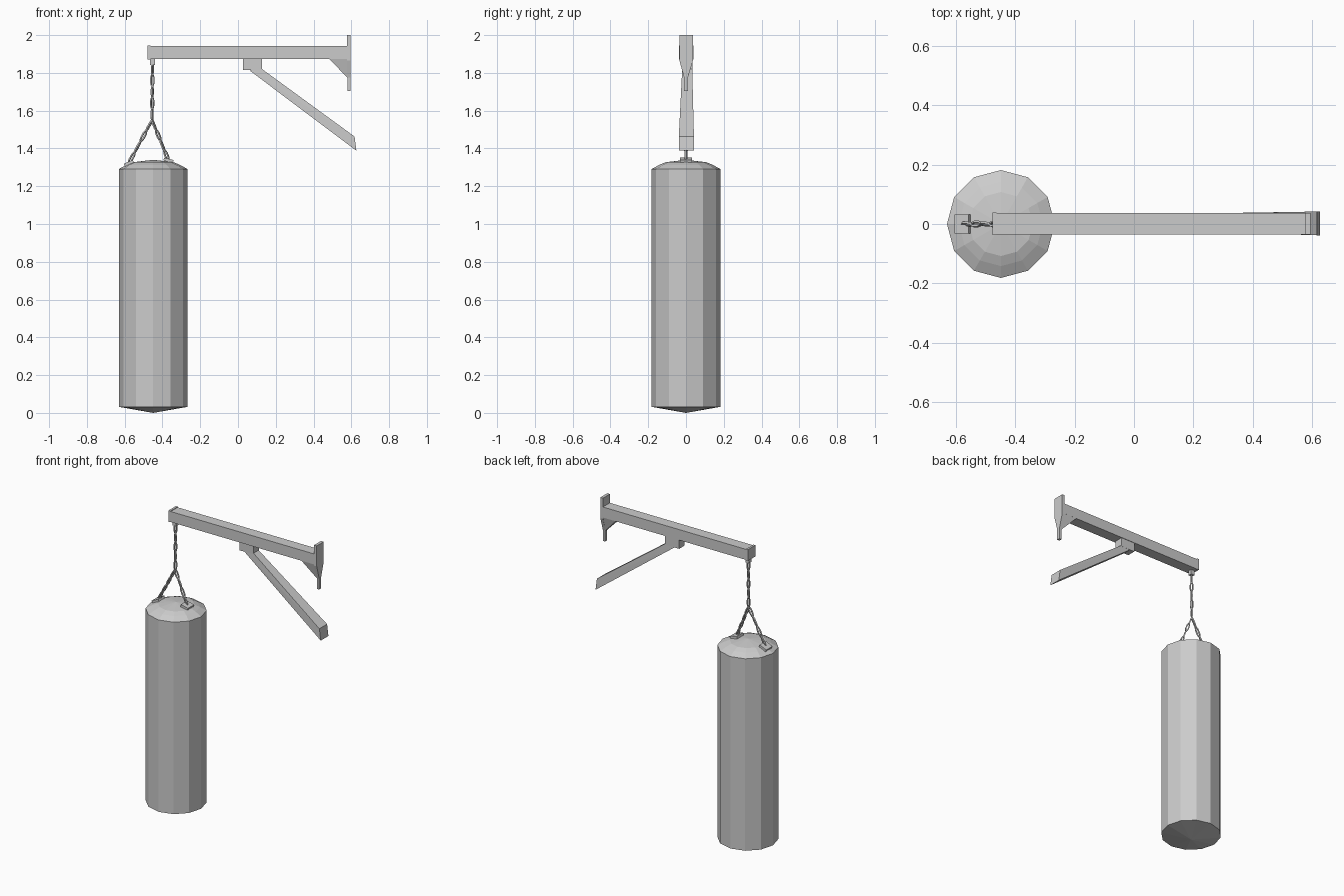
import bpy, bmesh, math
from mathutils import Vector, Matrix

if "Cube" in bpy.data.objects:
    bpy.data.objects.remove(bpy.data.objects["Cube"])

BAG_X = -0.449


def finish(name, bm):
    bmesh.ops.recalc_face_normals(bm, faces=bm.faces)
    me = bpy.data.meshes.new(name)
    bm.to_mesh(me)
    bm.free()
    ob = bpy.data.objects.new(name, me)
    bpy.context.collection.objects.link(ob)
    return ob


def hull(name, pts):
    """Convex solid around a few corner points."""
    bm = bmesh.new()
    for p in pts:
        bm.verts.new(p)
    bmesh.ops.convex_hull(bm, input=bm.verts[:])
    bmesh.ops.dissolve_limit(bm, angle_limit=0.01, verts=bm.verts[:], edges=bm.edges[:])
    return finish(name, bm)


def box(name, x0, x1, y0, y1, z0, z1):
    return hull(name, [(x, y, z) for x in (x0, x1) for y in (y0, y1) for z in (z0, z1)])


def lathe(name, profile, cx, sides):
    """Revolve (radius, z) points; both ends close on the axis."""
    bm = bmesh.new()
    rings = []
    for r, z in profile:
        n = 1 if r == 0 else sides
        rings.append([bm.verts.new((cx + r * math.cos(i * math.tau / sides),
                                    r * math.sin(i * math.tau / sides), z)) for i in range(n)])
    for a, b in zip(rings, rings[1:]):
        for i in range(sides):
            j = (i + 1) % sides
            quad = [a[i % len(a)], a[j % len(a)], b[j % len(b)], b[i % len(b)]]
            bm.faces.new(list(dict.fromkeys(quad)))
    return finish(name, bm)


def chain(name, start, end, count, width=0.027, wire=0.0055):
    """Alternating low-poly oval links from start to end."""
    start, end = Vector(start), Vector(end)
    axis = (end - start).normalized()
    side = Vector((0, 1, 0))
    step = (end - start).length / count
    half_len, half_w = step / 2 + wire * 0.7, width / 2 - wire
    bm = bmesh.new()
    for k in range(count):
        centre = start + axis * step * (k + 0.5)
        turn = Matrix.Rotation(math.radians(25 + 90 * k), 3, axis)
        u = turn @ side
        n = axis.cross(u)
        rings = []
        for i in range(8):
            a = (i + 0.5) * math.tau / 8
            out = u * math.cos(a) + axis * math.sin(a)
            p = centre + u * half_w * math.cos(a) + axis * half_len * math.sin(a)
            rings.append([bm.verts.new(p + out * wire * math.cos(t) + n * wire * math.sin(t))
                          for t in (math.pi / 4 + q * math.pi / 2 for q in range(4))])
        for i in range(8):
            a, b = rings[i], rings[(i + 1) % 8]
            for q in range(4):
                bm.faces.new((a[q], a[(q + 1) % 4], b[(q + 1) % 4], b[q]))
    return finish(name, bm)


# Punching bag with a shallow dome and a conical base
lathe("bag", [(0, 0), (0.182, 0.032), (0.182, 1.291), (0.142, 1.313),
              (0.108, 1.327), (0, 1.34)], BAG_X, 12)

# Horizontal beam and its end cap
box("beam", -0.472, 0.585, -0.035, 0.037, 1.873, 1.942)
box("beam_end_cap", -0.478, -0.464, -0.037, 0.039, 1.872, 1.946)

# Wall plate: wide upper part, tapering to a narrow tab
box("wall_plate", 0.577, 0.596, -0.035, 0.037, 1.865, 2.0)
hull("wall_plate_taper", [(x, y, z) for x in (0.577, 0.596)
                          for y, z in ((-0.035, 1.866), (0.037, 1.866), (-0.01, 1.775), (0.01, 1.775))])
box("wall_plate_tab", 0.58, 0.596, -0.01, 0.01, 1.704, 1.776)

# Gusset in the corner between beam and plate
hull("gusset", [(0.484, -0.035, 1.874), (0.484, 0.037, 1.874), (0.58, -0.035, 1.874),
                (0.58, 0.037, 1.874), (0.58, -0.01, 1.773), (0.58, 0.01, 1.773)])

# Strut block under the beam and the widening diagonal strut
box("strut_block", 0.026, 0.127, -0.022, 0.034, 1.814, 1.874)
hull("diagonal_strut",
     [(x, y, z) for x, z in ((0.061, 1.813), (0.125, 1.822)) for y in (-0.02, 0.033)] +
     [(x, y, z) for x, z in ((0.617, 1.463), (0.627, 1.388)) for y in (-0.038, 0.042)])

# Chain hanger, main chain and two lower chains
box("chain_hanger", -0.466, -0.44, -0.012, 0.012, 1.842, 1.875)
apex = (-0.455, 0, 1.55)
chain("main_chain", (-0.453, 0, 1.85), apex, 5)
for label, x, z, tilt in (("left", -0.578, 1.322, -25), ("right", -0.368, 1.337, 14)):
    chain(label + "_chain", apex, (x, 0, z), 4)
    pad = box(label + "_chain_pad", -0.026, 0.026, -0.032, 0.032, -0.008, 0.008)
    pad.location = (x, 0, z)
    pad.rotation_euler.y = math.radians(tilt)
